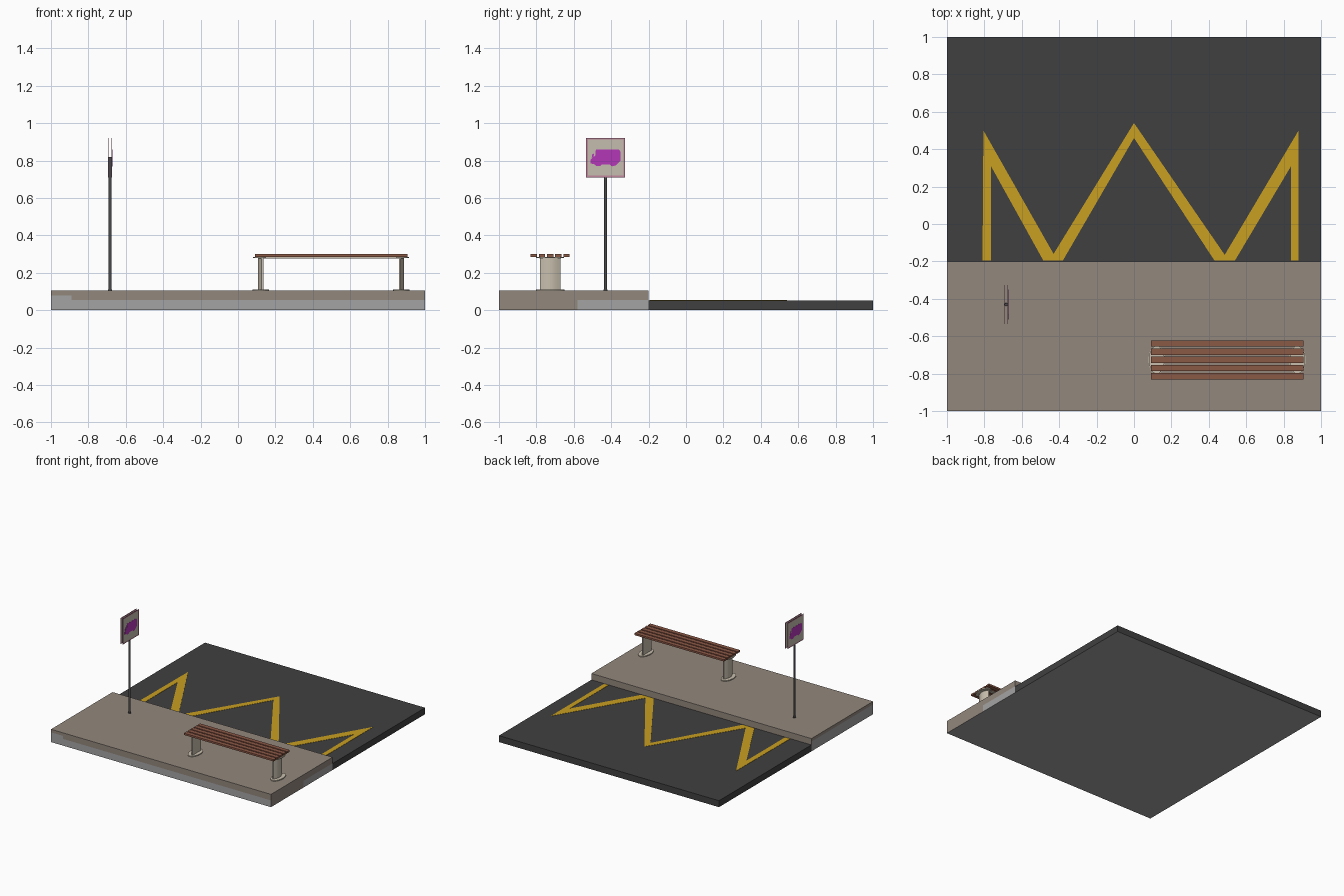
import bpy, bmesh, math
from mathutils import Vector

if "Cube" in bpy.data.objects:
    bpy.data.objects.remove(bpy.data.objects["Cube"])


def mat(name, *rgb):
    m = bpy.data.materials.new(name)
    m.diffuse_color = (*rgb, 1)
    m.use_nodes = True
    m.node_tree.nodes["Principled BSDF"].inputs["Base Color"].default_value = m.diffuse_color
    return m


ASPHALT = mat("asphalt", .051, .051, .051)
PAVING = mat("paving", .29, .245, .205)
CONCRETE = mat("concrete", .37, .37, .37)
YELLOW = mat("road_paint", .584, .352, .015)
WOOD = mat("bench_wood", .26, .10, .062)
STONE = mat("pale_stone", .58, .52, .42)
STEEL = mat("dark_steel", .07, .07, .075)
PINK = mat("sign_border", .54, .24, .34)
PANEL = mat("sign_panel", .56, .51, .43)
PURPLE = mat("bus_purple", .456, .038, .485)


def finish(name, bm, *mats):
    bmesh.ops.recalc_face_normals(bm, faces=bm.faces)
    me = bpy.data.meshes.new(name)
    bm.to_mesh(me)
    bm.free()
    ob = bpy.data.objects.new(name, me)
    bpy.context.collection.objects.link(ob)
    for m in mats:
        me.materials.append(m)
    return ob


def box_bm(lo, hi):
    bm = bmesh.new()
    bmesh.ops.create_cube(bm, size=1)
    for v in bm.verts:
        v.co = [l + (c + .5) * (h - l) for c, l, h in zip(v.co, lo, hi)]
    bm.normal_update()
    return bm


def prism(name, pts, depth, m):
    """Extrude a closed outline (3D points) along a vector."""
    bm = bmesh.new()
    f = bm.faces.new([bm.verts.new(p) for p in pts])
    new = bmesh.ops.extrude_face_region(bm, geom=[f], use_keep_orig=True)["geom"]
    bmesh.ops.translate(bm, vec=depth, verts=[v for v in new if isinstance(v, bmesh.types.BMVert)])
    return finish(name, bm, m)


def bisect(bm, co, no):
    bmesh.ops.bisect_plane(bm, geom=bm.verts[:] + bm.edges[:] + bm.faces[:], plane_co=co, plane_no=no)


ROAD_Z, WALK_Z = .053, .105

# Road slab with a concrete underside
bm = box_bm((-1, -.2, 0), (1, 1, ROAD_Z))
for f in bm.faces:
    f.material_index = int(f.normal.z < -.5)
finish("road", bm, ASPHALT, CONCRETE)

# Raised pavement, with exposed concrete low on its sides
bm = box_bm((-1, -1, 0), (1, -.2, WALK_Z))
for co, no in (((0, 0, .055), (0, 0, 1)), ((0, 0, .08), (0, 0, 1)),
               ((-.89, 0, 0), (1, 0, 0)), ((0, -.58, 0), (0, 1, 0))):
    bisect(bm, co, no)
bm.normal_update()
for f in bm.faces:
    c, n = f.calc_center_median(), f.normal
    grey = (n.z < -.5
            or (n.y < -.5 and (c.z < .055 or (c.x < -.89 and c.z < .08)))
            or (n.x > .5 and c.y > -.58 and c.z < .055)
            or (n.x < -.5 and c.z < .08))
    f.material_index = int(grey)
finish("pavement", bm, PAVING, CONCRETE)

# Zigzag bus stop marking
zigzag = [(-.81, -.195), (-.805, .5), (-.43, -.16), (0, .54), (.485, -.165), (.88, .5),
          (.88, -.195), (.84, -.195), (.84, .31), (.54, -.195), (.43, -.195), (0, .46),
          (-.38, -.195), (-.485, -.195), (-.765, .31), (-.765, -.195)]
prism("road_marking", [(x, y, ROAD_Z) for x, y in zigzag], (0, 0, .002), YELLOW)

# Sign pole
PX, PY = -.684, -.43
ring = [(PX + .008 * math.cos(a), PY + .008 * math.sin(a), WALK_Z)
        for a in (i * math.tau / 12 for i in range(12))]
prism("sign_pole", ring, (0, 0, .82 - WALK_Z), STEEL)
prism("pole_foot", [(PX + (x - PX) * 1.3, PY + (y - PY) * 1.3, z) for x, y, z in ring], (0, 0, .006), STEEL)

# Two sign plates back to back, each with a bordered panel and bus picture
bus = [(-.08, .785), (-.08, .805), (-.065, .82), (-.055, .827), (-.052, .86), (.07, .86),
       (.08, .848), (.08, .80), (.065, .785), (.055, .775), (.035, .769), (.02, .78),
       (-.02, .78), (-.03, .77), (-.05, .77), (-.06, .78)]
mirror = [(-.074, .815), (-.064, .82), (-.062, .838), (-.072, .832)]
for side, tag in ((1, "right"), (-1, "left")):
    x0, x1 = PX + side * .009, PX + side * .011
    bm = box_bm((min(x0, x1), PY - .105, .71), (max(x0, x1), PY + .105, .922))
    faces = [f for f in bm.faces if abs(f.normal.x) > .5]
    bmesh.ops.inset_individual(bm, faces=faces, thickness=.014)
    for f in faces:
        f.material_index = 1
    finish("sign_plate_" + tag, bm, PINK, PANEL)
    for part, pts in (("bus_picture_", bus), ("bus_mirror_", mirror)):
        prism(part + tag, [(x1, PY + side * y, z) for y, z in pts], (side * .001, 0, 0), PURPLE)

# Bench slats
BX, BY = .4975, -.726
for i in range(5):
    y = BY + (i - 2) * .0437
    finish("bench_slat_%d" % (i + 1), box_bm((.09, y - .017, .285), (.905, y + .017, .3)), WOOD)

# Rails under the slats
for s in (-1, 1):
    y = BY + s * .045
    finish("bench_rail", box_bm((.11, y - .012, .277), (.885, y + .012, .285)), STONE)


def oval(cx, rx, ry, z, n=24):
    return [(cx + rx * math.cos(i * math.tau / n), BY + ry * math.sin(i * math.tau / n), z) for i in range(n)]


# Bench legs: bowed upright with oval foot and a top plate
for s, tag in ((-1, "left"), (1, "right")):
    cx = BX + s * .376
    bow = [(cx + s * (-.004 + .018 * math.cos(t * math.pi / 2)), BY + t * .055)
           for t in (k / 5 - 1 for k in range(11))]
    pts = bow + [(cx - s * .014, BY + .055), (cx - s * .014, BY - .055)]
    prism("bench_leg_" + tag, [(x, y, WALK_Z) for x, y in pts], (0, 0, .18), STONE)
    prism("bench_foot_" + tag, oval(cx, .044, .077, WALK_Z), (0, 0, .007), STONE)
    prism("bench_top_plate_" + tag, oval(cx, .042, .075, .278), (0, 0, .007), STONE)
